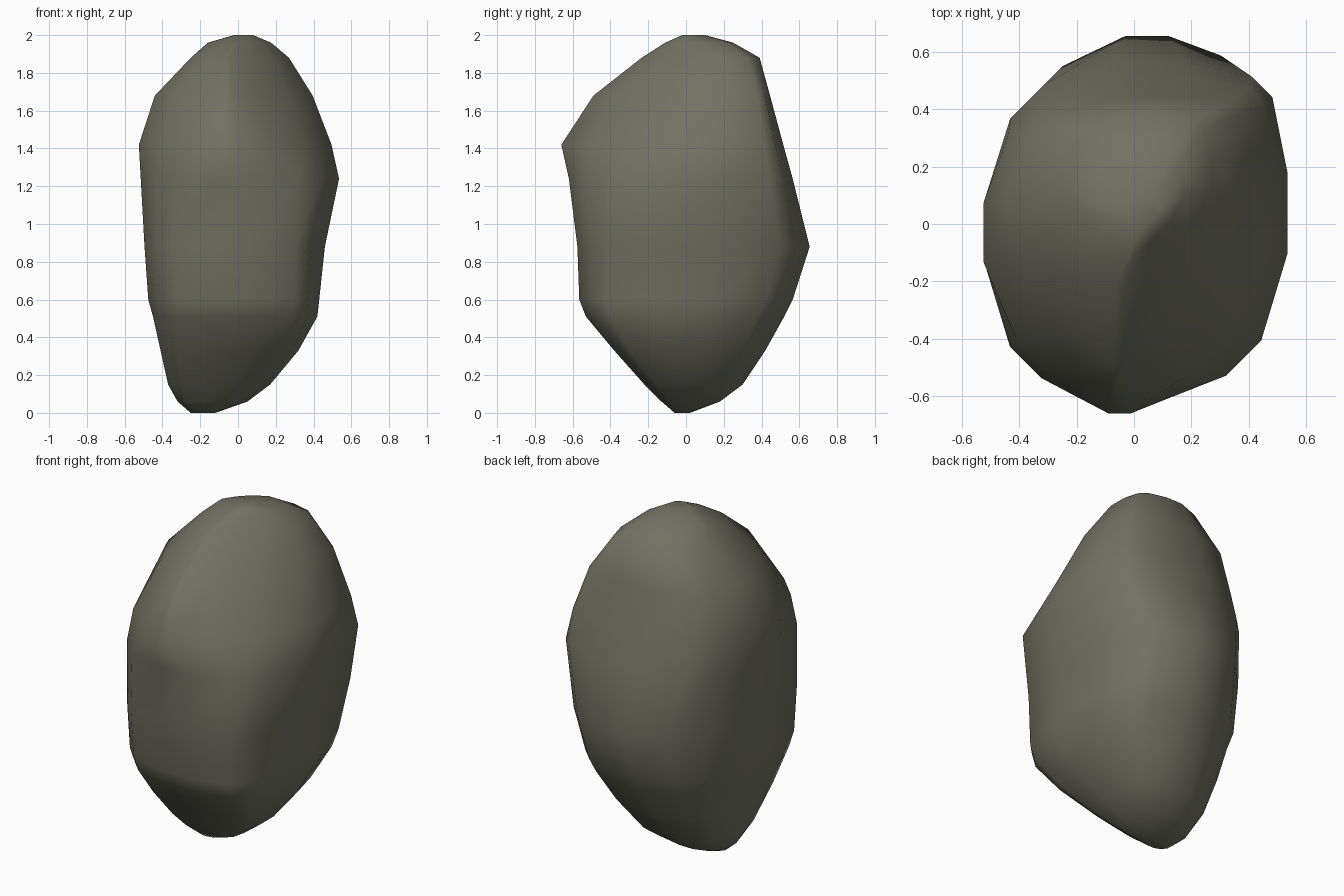
import bpy, bmesh, math
from mathutils import Vector

if "Cube" in bpy.data.objects:
    bpy.data.objects.remove(bpy.data.objects["Cube"])

# Boulder: stacked eight-sided sections. Each row is the height, then how far the
# section reaches toward +x, +x+y, +y, -x+y, -x, -x-y, -y, +x-y
SECTIONS = [
    (0.00, -.12, -.12, .02, .24, .25, .27, .06, -.08),
    (0.06, .05, .15, .18, .41, .32, .38, .13, .12),
    (0.15, .17, .36, .30, .52, .37, .49, .22, .30),
    (0.33, .32, .57, .42, .63, .41, .66, .38, .58),
    (0.51, .42, .73, .52, .71, .45, .80, .53, .77),
    (0.60, .43, .79, .565, .76, .475, .84, .565, .80),
    (0.88, .46, .89, .655, .80, .495, .86, .575, .81),
    (1.24, .535, .925, .565, .80, .515, .86, .62, .85),
    (1.42, .495, .87, .515, .75, .525, .81, .66, .71),
    (1.68, .395, .75, .445, .67, .44, .58, .49, .47),
    (1.88, .27, .57, .39, .48, .25, .33, .235, .22),
    (1.96, .175, .37, .25, .26, .16, .14, .11, .12),
    (2.00, .08, .15, .10, .10, .02, .02, .02, .07),
]
DIRS = [(1, 0), (1, 1), (0, 1), (-1, 1), (-1, 0), (-1, -1), (0, -1), (1, -1)]
TRIM = 0.3


def section_points(z, reach):
    """Corners where neighbouring sides meet, each trimmed into two points."""
    corners = []
    for i in range(8):
        (a, b), (c, d) = DIRS[i], DIRS[(i + 1) % 8]
        p, q = reach[i], reach[(i + 1) % 8]
        det = a * d - b * c
        corners.append(Vector(((p * d - b * q) / det, (a * q - c * p) / det, z)))
    pts = []
    for i in range(8):
        pts.append(corners[i].lerp(corners[i - 1], TRIM))
        pts.append(corners[i].lerp(corners[(i + 1) % 8], TRIM))
    return pts


bm = bmesh.new()
rings = [[bm.verts.new(p) for p in section_points(s[0], s[1:])] for s in SECTIONS]
n = len(rings[0])
for low, high in zip(rings, rings[1:]):
    for i in range(n):
        j = (i + 1) % n
        bm.faces.new((low[i], low[j], high[j], high[i]))
bm.faces.new(rings[0][::-1])
bm.faces.new(rings[-1])
bmesh.ops.recalc_face_normals(bm, faces=bm.faces)
for f in bm.faces:
    f.smooth = True

mesh = bpy.data.meshes.new("boulder")
bm.to_mesh(mesh)
bm.free()
boulder = bpy.data.objects.new("boulder", mesh)
bpy.context.collection.objects.link(boulder)

# Stone colour
stone = bpy.data.materials.new("grey_olive_stone")
stone.diffuse_color = (0.165, 0.165, 0.125, 1)
stone.use_nodes = True
stone.node_tree.nodes["Principled BSDF"].inputs["Base Color"].default_value = stone.diffuse_color
mesh.materials.append(stone)
